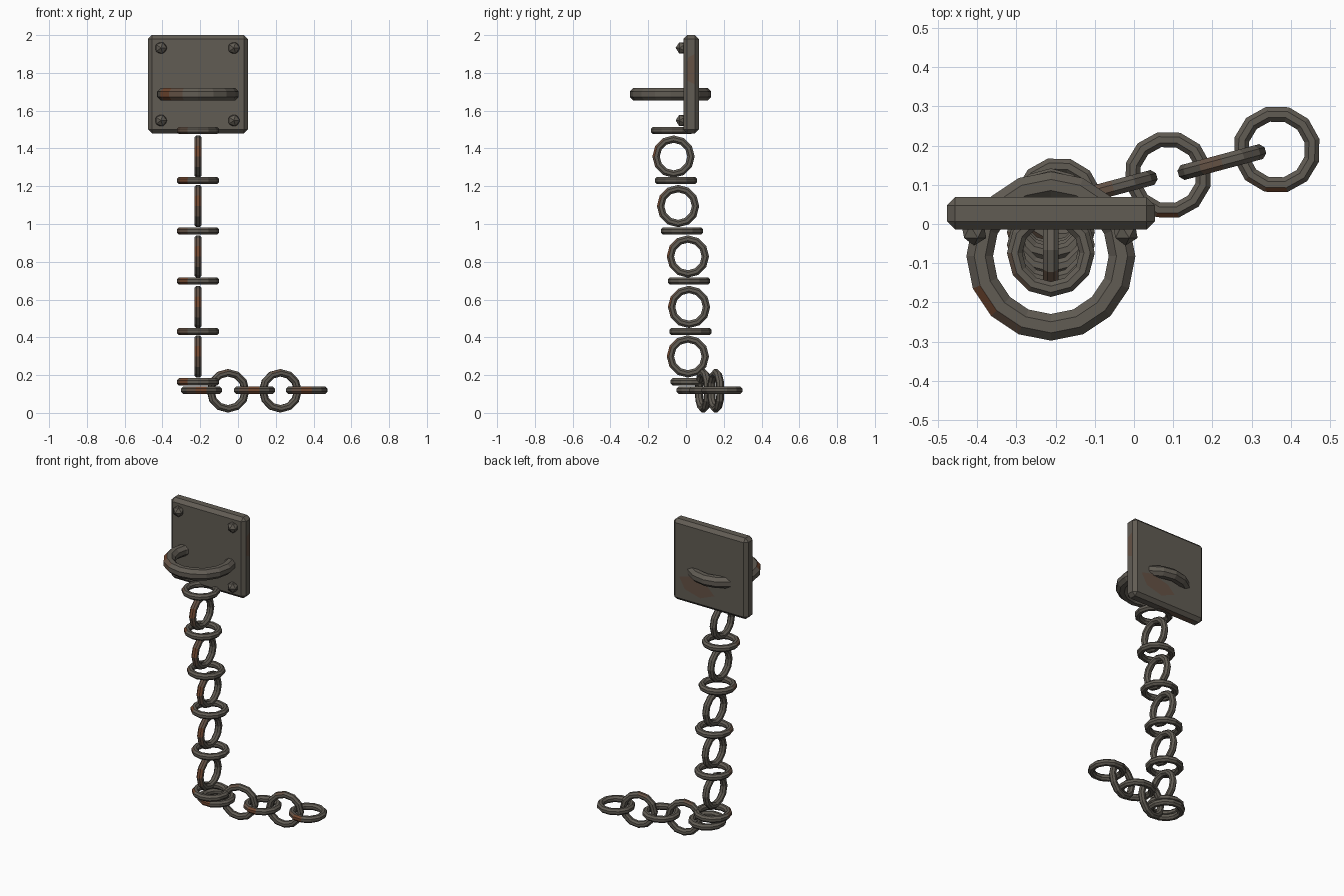
import bpy
import bmesh
from math import sin, cos, pi, radians

cube = bpy.data.objects.get("Cube")
if cube:
    bpy.data.objects.remove(cube, do_unlink=True)


def material(name, rgb):
    m = bpy.data.materials.new(name)
    m.use_nodes = True
    m.diffuse_color = (*rgb, 1)
    bsdf = m.node_tree.nodes["Principled BSDF"]
    bsdf.inputs["Base Color"].default_value = (*rgb, 1)
    bsdf.inputs["Roughness"].default_value = 0.8
    return m


iron = material("weathered iron", (0.12, 0.107, 0.088))
stain = material("brown stain", (0.13, 0.085, 0.06))
rust = material("orange rust", (0.17, 0.065, 0.03))


def add_object(name, mesh, location=(0, 0, 0), rotation=(0, 0, 0)):
    for m in (iron, stain, rust):
        mesh.materials.append(m)
    ob = bpy.data.objects.new(name, mesh)
    ob.location, ob.rotation_euler = location, rotation
    bpy.context.collection.objects.link(ob)
    return ob


def ring(name, location, outer, half, segments, rusty, rotation=(0, 0, 0)):
    """Faceted ring with an eight-sided section; rusty maps segment to material."""
    sides = 8
    minor = half / cos(pi / sides)
    verts, faces, mats = [], [], []
    for i in range(segments):
        a = 2 * pi * i / segments
        for j in range(sides):
            b = 2 * pi * (j + 0.5) / sides
            r = outer - half + minor * cos(b)
            verts.append((r * cos(a), r * sin(a), minor * sin(b)))
    for i in range(segments):
        n = (i + 1) % segments
        for j in range(sides):
            k = (j + 1) % sides
            faces.append((i * sides + j, n * sides + j, n * sides + k, i * sides + k))
            outward = cos(2 * pi * (j + 1) / sides) > 0.3
            mats.append(rusty.get(i, 0) if outward else 0)
    mesh = bpy.data.meshes.new(name)
    mesh.from_pydata(verts, [], faces)
    mesh.polygons.foreach_set("material_index", mats)
    return add_object(name, mesh, location, rotation)


def patch(name, points):
    mesh = bpy.data.meshes.new(name)
    mesh.from_pydata(points, [], [range(len(points))])
    ob = add_object(name, mesh)
    mesh.polygons[0].material_index = 1
    return ob


# Wall plate with chamfered edges
X = -0.212
bm = bmesh.new()
bmesh.ops.create_cube(bm, size=1)
bmesh.ops.scale(bm, vec=(0.53, 0.083, 0.52), verts=bm.verts)
bmesh.ops.bevel(bm, geom=bm.edges[:], offset=0.021, segments=1, affect='EDGES')
mesh = bpy.data.meshes.new("wall_plate")
bm.to_mesh(mesh)
bm.free()
add_object("wall_plate", mesh, (X, 0.027, 1.74))

# Rust stains on the back, edge and underside of the plate
patch("back_stain", [(x, 0.0695, z) for x, z in
      ((0, 1.64), (-0.08, 1.66), (-0.2, 1.63), (-0.25, 1.58), (-0.15, 1.54), (-0.04, 1.57))])
patch("side_stain", [(0.0542, y, z) for y, z in
      ((0.005, 1.76), (0.045, 1.74), (0.046, 1.9), (0.01, 1.88))])
patch("bottom_stain", [(x, y, 1.479) for x, y in
      ((-0.42, 0.01), (-0.42, 0.045), (-0.15, 0.045), (-0.2, 0.01))])

# Faceted bolt heads at the corners
for side, x in (("right", -0.408), ("left", -0.022)):
    for level, z in (("upper", 1.932), ("lower", 1.548)):
        bm = bmesh.new()
        bmesh.ops.create_icosphere(bm, subdivisions=1, radius=0.035)
        mesh = bpy.data.meshes.new("bolt")
        bm.to_mesh(mesh)
        bm.free()
        add_object(f"bolt_{level}_{side}", mesh, (x, -0.02, z), (pi / 2, 0, 0))

# Large ring through the plate
ring("mount_ring", (X, -0.082, 1.687), 0.2155, 0.034, 16, {9: 2, 10: 1})

# Hanging chain: flat links alternate with upright ones
flat = ((-0.074, 1.495), (-0.053, 1.23), (-0.021, 0.963),
        (0.016, 0.698), (0.024, 0.431), (0.03, 0.164))
upright = ((-0.066, 1.357), (-0.042, 1.095), (0.01, 0.828),
           (0.016, 0.561), (0.01, 0.299))
R, T = 0.112, 0.0195
for n, (y, z) in enumerate(flat):
    ring(f"flat_link_{n + 1}", (X, y, z), R, T, 12, {6: 1, 7: 1 + n % 2})
for n, (y, z) in enumerate(upright):
    ring(f"upright_link_{n + 1}", (X, y, z), R, T, 12, {7: 1, 8: 2, 9: 1},
         (0, pi / 2, 0))

# Loose end lying on the ground
for n, (x, y) in enumerate(((-0.193, 0.058), (0.087, 0.125), (0.364, 0.19))):
    ring(f"ground_flat_link_{n + 1}", (x, y, 0.12), R, T, 12, {7: 1, 8: 2},
         (0, 0, radians(14)))
for n, (x, y) in enumerate(((-0.053, 0.092), (0.224, 0.158))):
    ring(f"ground_upright_link_{n + 1}", (x, y, 0.117), 0.115, T, 12, {5: 1},
         (0, pi / 2, radians(105)))
